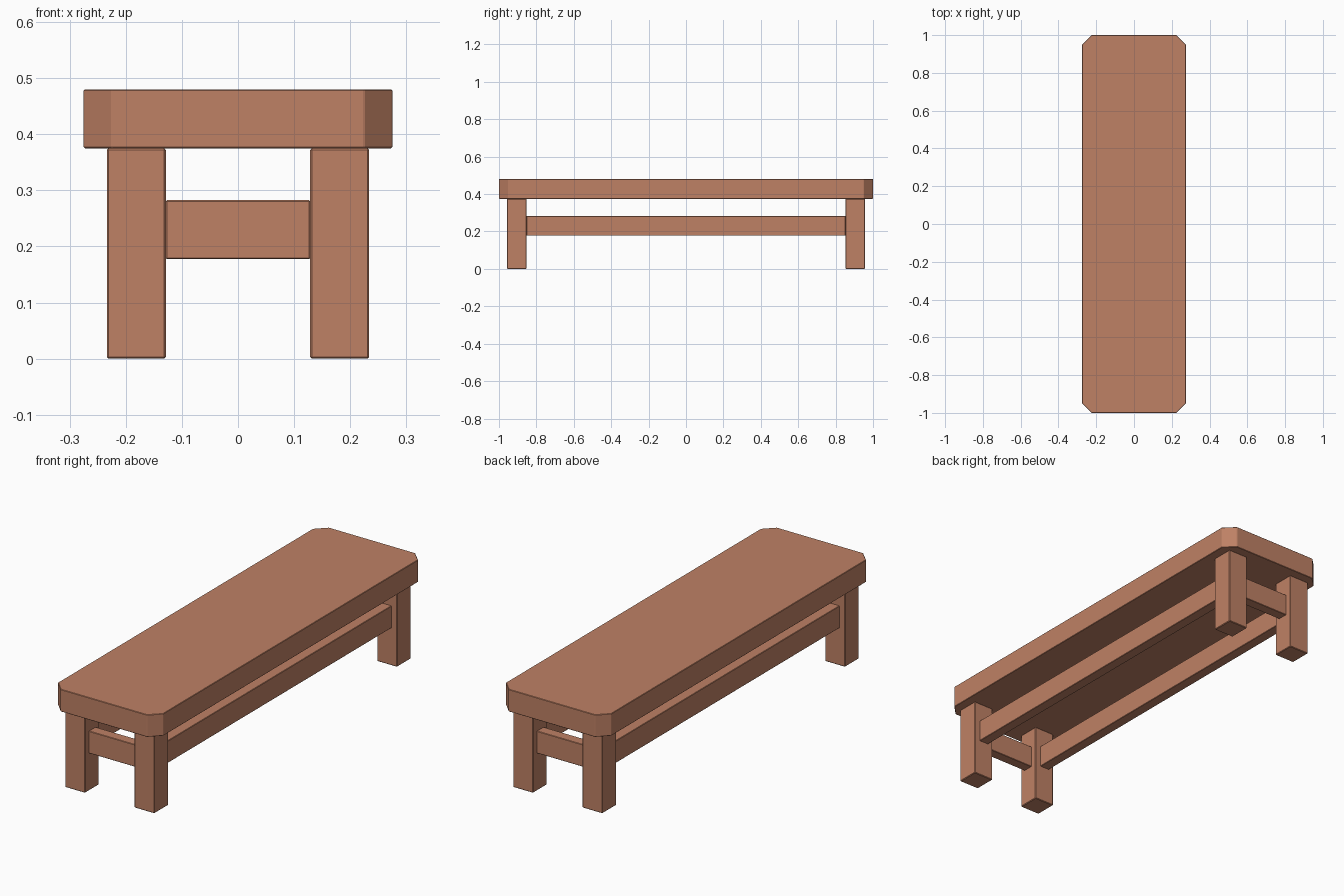
import bpy
import bmesh

# Remove the default object
cube = bpy.data.objects.get("Cube")
if cube:
    bpy.data.objects.remove(cube, do_unlink=True)

# Single wood colour
WOOD = (0.52, 0.22, 0.13, 1.0)
wood = bpy.data.materials.new("warm_brown_wood")
wood.use_nodes = True
wood.diffuse_color = WOOD
wood.node_tree.nodes["Principled BSDF"].inputs["Base Color"].default_value = WOOD


def beam(name, centre, size, corner=0.0, edge=0.003):
    """Box with optional cut vertical corners and softened edges."""
    bm = bmesh.new()
    bmesh.ops.create_cube(bm, size=1.0)
    bmesh.ops.scale(bm, vec=size, verts=bm.verts)
    if corner:
        upright = [e for e in bm.edges
                   if abs(e.verts[0].co.z - e.verts[1].co.z) > size[2] / 2]
        bmesh.ops.bevel(bm, geom=upright, offset=corner, segments=1,
                        affect='EDGES')
    mesh = bpy.data.meshes.new(name)
    bm.to_mesh(mesh)
    bm.free()
    mesh.materials.append(wood)
    obj = bpy.data.objects.new(name, mesh)
    obj.location = centre
    bpy.context.collection.objects.link(obj)
    if edge:
        mod = obj.modifiers.new("soft_edges", 'BEVEL')
        mod.width = edge
        mod.segments = 1
        mod.limit_method = 'ANGLE'
    return obj


SEAT_BOTTOM, SEAT_TOP = 0.375, 0.48
THICK = 0.105                  # timber width of legs and rails
LEG_X, LEG_Y = 0.181, 0.905    # leg centres
RAIL_Z, RAIL_DEPTH = 0.23, 0.05

# Seat slab with cut corners
beam("seat", (0, 0, (SEAT_BOTTOM + SEAT_TOP) / 2),
     (0.55, 2.0, SEAT_TOP - SEAT_BOTTOM), corner=0.05, edge=0.002)

# Four square legs
for side, sx in (("left", 1), ("right", -1)):
    for end, sy in (("front", -1), ("back", 1)):
        beam(f"{end}_{side}_leg", (sx * LEG_X, sy * LEG_Y, SEAT_BOTTOM / 2),
             (THICK, THICK, SEAT_BOTTOM))

# Long rails between the legs of each side
for side, sx in (("left", 1), ("right", -1)):
    beam(f"{side}_rail", (sx * LEG_X, 0, RAIL_Z),
         (RAIL_DEPTH, 2 * LEG_Y - THICK, THICK), edge=0.002)

# Short rails between the legs of each end
for end, sy in (("front", -1), ("back", 1)):
    beam(f"{end}_rail", (0, sy * LEG_Y, RAIL_Z),
         (2 * LEG_X - THICK, RAIL_DEPTH, THICK), edge=0.002)
